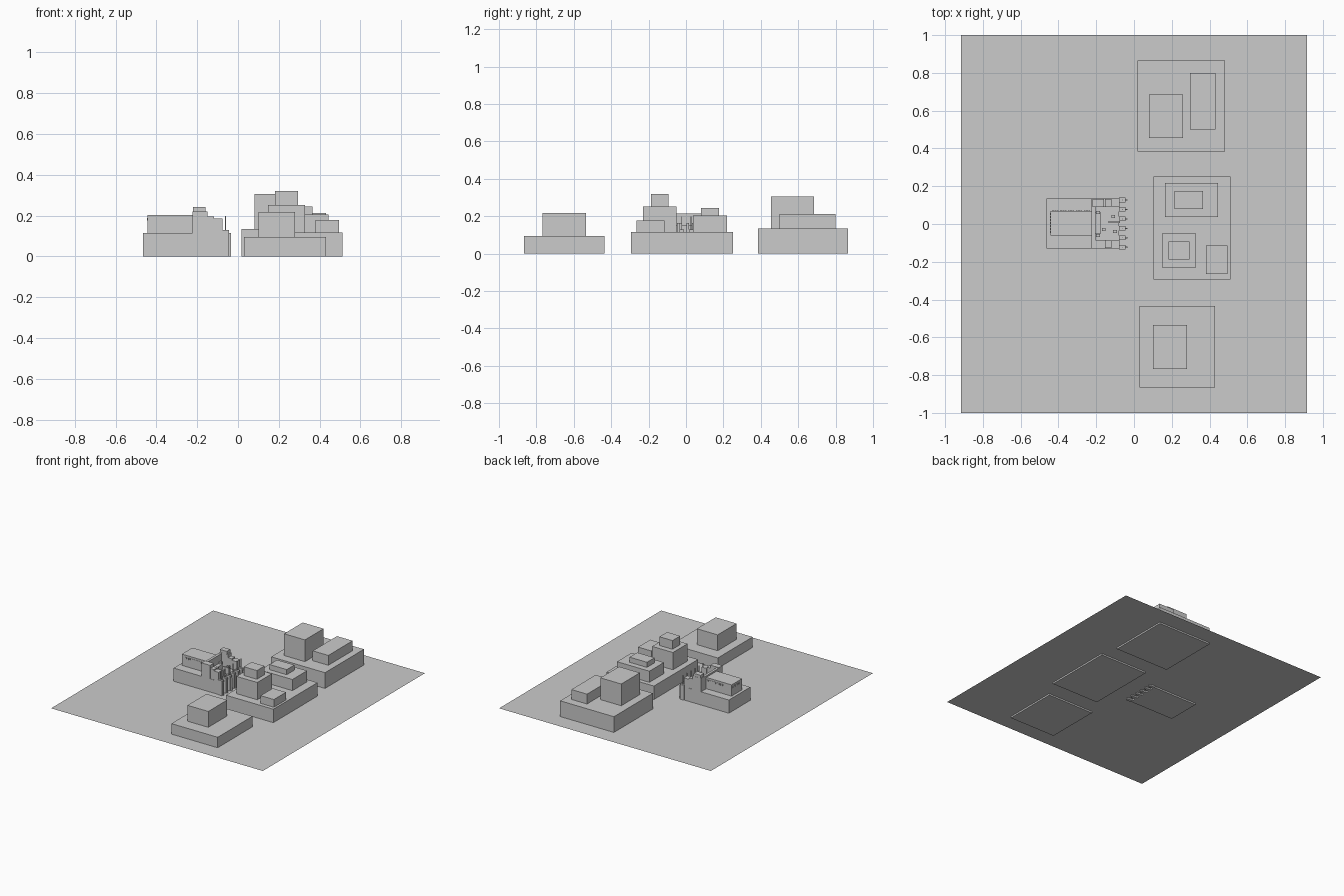
import bpy

default_cube = bpy.data.objects.get("Cube")
if default_cube:
    bpy.data.objects.remove(default_cube, do_unlink=True)

grey = bpy.data.materials.new("plain grey")
grey.use_nodes = True
grey.diffuse_color = (.6, .6, .6, 1)
grey.node_tree.nodes["Principled BSDF"].inputs["Base Color"].default_value = grey.diffuse_color


def block(name, width, depth, height, at=None, on=None, lift=0):
    """Add a block centred at a plan position, resting on the ground or on another block."""
    bpy.ops.mesh.primitive_cube_add(size=1)
    result = bpy.context.object
    result.name = name
    result.scale = (width, depth, height)
    base = on.location.z + on.scale.z / 2 if on else 0
    x, y = at or on.location.xy
    result.location = (x, y, base + lift + height / 2)
    result.data.materials.append(grey)
    return result


# Ground sheet
bpy.ops.mesh.primitive_plane_add(size=2, location=(0, 0, .012))
ground = bpy.context.object
ground.name = "ground"
ground.scale.x = .915
ground.data.materials.append(grey)

# North block
north_podium = block("north_podium", width=.465, depth=.48, height=.135, at=(.25, .625))
block("north_tower", width=.18, depth=.23, height=.17, at=(.17, .57), on=north_podium)
block("north_annex", width=.135, depth=.3, height=.077, at=(.363, .65), on=north_podium)

# Middle block
middle_podium = block("middle_podium", width=.41, depth=.545, height=.117, at=(.307, -.022))
middle_hall = block("middle_hall", width=.28, depth=.18, height=.087, at=(.304, .128), on=middle_podium)
block("middle_hall_roof", width=.15, depth=.095, height=.04, at=(.29, .128), on=middle_hall)
middle_tower = block("middle_tower", width=.18, depth=.18, height=.135, at=(.238, -.14), on=middle_podium)
block("middle_tower_roof", width=.113, depth=.095, height=.068, on=middle_tower)
block("middle_annex", width=.115, depth=.15, height=.06, at=(.438, -.19), on=middle_podium)

# South block
south_podium = block("south_podium", width=.4, depth=.43, height=.094, at=(.23, -.65))
block("south_tower", width=.18, depth=.233, height=.124, at=(.19, -.65), on=south_podium)

# Theatre base with the auditorium at the rear
theatre_base = block("theatre_base", width=.385, depth=.265, height=.115, at=(-.272, .002))
auditorium = block("auditorium", width=.22, depth=.13, height=.088, at=(-.333, .005), on=theatre_base)

# Window bands around the auditorium: grouped panes on the long sides, an even row at the rear
hall_x, hall_y = auditorium.location.xy
half_width, half_depth = auditorium.scale.x / 2, auditorium.scale.y / 2
for group in range(5):
    for pane in range(3):
        pane_x = hall_x + (group - 2) * .042 + (pane - 1) * .012
        for side, direction in (("front", -1), ("back", 1)):
            block(side + "_window", width=.009, depth=.004, height=.013,
                  at=(pane_x, hall_y + direction * half_depth), on=theatre_base, lift=.06)
for pane in range(7):
    block("rear_window", width=.004, depth=.01, height=.013,
          at=(hall_x - half_width, hall_y + (pane - 3) * .016), on=theatre_base, lift=.06)

# Stepped wings mirrored about the forecourt, joined by the stage wall
block("stage_wall", width=.02, depth=.175, height=.1, at=(-.214, .002), on=theatre_base)
for side, direction in (("south", -1), ("north", 1)):
    wing_y = theatre_base.location.y + direction * .11
    high_wing = block(side + "_wing_high", width=.074, depth=.045, height=.105,
                      at=(-.187, wing_y), on=theatre_base)
    block(side + "_wing_middle", width=.032, depth=.04, height=.08, at=(-.134, wing_y), on=theatre_base)
    block(side + "_wing_low", width=.042, depth=.045, height=.07, at=(-.097, wing_y), on=theatre_base)
block("corner_tower", width=.06, depth=.043, height=.022, at=(-.19, wing_y), on=high_wing)

# Forecourt terrace, beam and pillars
block("court_terrace", width=.03, depth=.11, height=.035, at=(-.19, .005), on=theatre_base)
block("court_beam", width=.06, depth=.012, height=.05, at=(-.105, .01), on=theatre_base)
for pillar_x, pillar_y in ((-.19, -.06), (-.16, -.03), (-.1, -.04), (-.11, .04), (-.19, .06)):
    block("court_pillar", width=.02, depth=.016, height=.05, at=(pillar_x, pillar_y), on=theatre_base)

# Facade piers, each with a slender mast and a front fin
for bay in range(6):
    pier_y = theatre_base.location.y + (bay - 2.5) * .05
    pier = block("facade_pier", width=.035, depth=.024, height=.128, at=(-.062, pier_y))
    block("facade_mast", width=.004, depth=.004, height=.07, on=pier)
    block("facade_fin", width=.009, depth=.006, height=.115, at=(-.04, pier_y))
